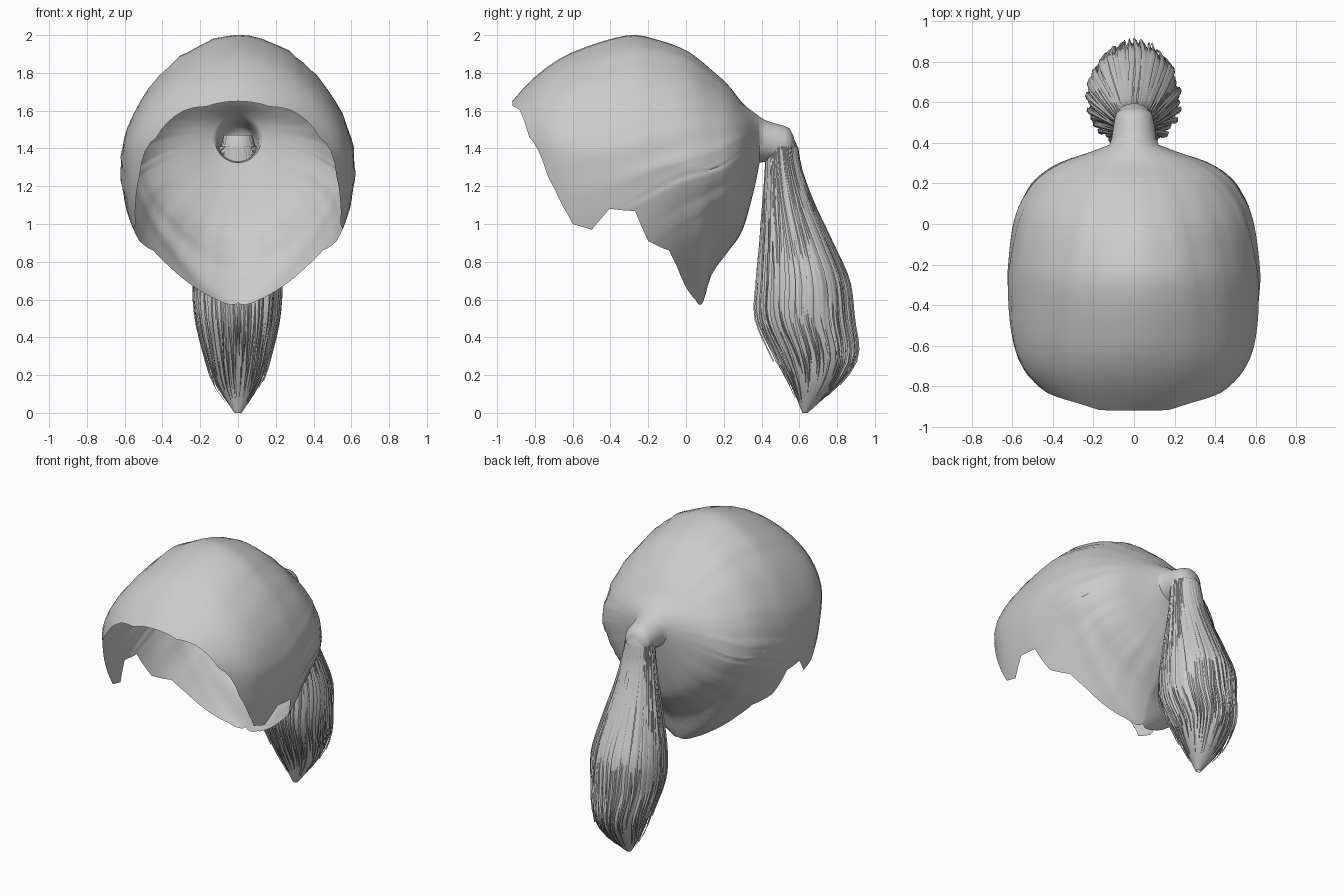
import bpy, bmesh, math, random

if "Cube" in bpy.data.objects:
    bpy.data.objects.remove(bpy.data.objects["Cube"])
random.seed(4)


def spline(keys, t):
    """Smooth interpolation of rows (t, v1, v2, ...) with increasing t."""
    t = min(max(t, keys[0][0]), keys[-1][0])
    i = 0
    while i < len(keys) - 2 and t > keys[i + 1][0]:
        i += 1
    a, b = keys[i], keys[i + 1]
    p, q = keys[max(i - 1, 0)], keys[min(i + 2, len(keys) - 1)]
    h = b[0] - a[0]
    s = (t - a[0]) / h
    out = []
    for k in range(1, len(a)):
        ma = (b[k] - p[k]) / (b[0] - p[0]) * h
        mb = (q[k] - a[k]) / (q[0] - a[0]) * h
        out.append((2*s**3 - 3*s**2 + 1) * a[k] + (s**3 - 2*s**2 + s) * ma
                   + (3*s**2 - 2*s**3) * b[k] + (s**3 - s**2) * mb)
    return out


def add_grids(name, grids, angle=50):
    """One smooth-shaded object out of several grids of points."""
    bm = bmesh.new()
    for rows in grids:
        vs = [[bm.verts.new(p) for p in row] for row in rows]
        for r0, r1 in zip(vs, vs[1:]):
            for i in range(len(r0) - 1):
                bm.faces.new((r0[i], r0[i + 1], r1[i + 1], r1[i]))
        flat = [v for r in vs for v in r]
        bmesh.ops.remove_doubles(bm, verts=flat, dist=0.0004)
    bmesh.ops.recalc_face_normals(bm, faces=bm.faces)
    me = bpy.data.meshes.new(name)
    bm.to_mesh(me)
    bm.free()
    ob = bpy.data.objects.new(name, me)
    bpy.context.collection.objects.link(ob)
    bpy.ops.object.select_all(action='DESELECT')
    ob.select_set(True)
    bpy.context.view_layer.objects.active = ob
    bpy.ops.object.shade_smooth_by_angle(angle=math.radians(angle))
    return ob


# Head sections: y, top, bottom, half width, height of widest point, lower roundness
HEAD = [(-.92, 1.65, 1.2, .30, 1.50, 1.7), (-.87, 1.71, .9, .38, 1.46, 1.7),
        (-.75, 1.82, .5, .52, 1.40, 1.7), (-.6, 1.91, .22, .59, 1.35, 1.7),
        (-.3, 2.0, .3, .62, 1.30, 1.7), (-.15, 1.975, .4, .61, 1.30, 1.6),
        (0, 1.92, .5, .59, 1.30, 1.38),
        (.09, 1.855, .585, .565, 1.30, 1.35), (.13, 1.82, .72, .545, 1.30, 1.4),
        (.22, 1.74, .85, .485, 1.33, 1.55), (.3, 1.64, .97, .37, 1.38, 1.7),
        (.36, 1.59, 1.18, .20, 1.42, 1.9), (.39, 1.568, 1.325, .122, 1.445, 2)]
Q = 1.1     # upper sections slightly pointed


def head_point(y, a, grow=1.0):
    top, bot, w, zc, p = spline(HEAD, y)
    q = Q if y < .2 else 1 + (Q - 1) * (.39 - y) / .19
    r = math.radians(min(a, 180))
    c, s = math.cos(r), max(math.sin(r), 0)
    if a <= 90:
        x, z = w * s ** q, (top - zc) * max(c, 0) ** q
    else:
        x, z = w * s ** (2 / p), -(zc - bot) * (-c) ** (2 / p)
    return (x * grow, y, zc + z * grow)


def head_angle(y, z):
    top, bot, w, zc, p = spline(HEAD, y)
    if z >= zc:
        return math.degrees(math.acos(min((z - zc) / (top - zc), 1) ** (1 / Q)))
    return 90 + math.degrees(math.asin(min((zc - z) / (zc - bot), 1) ** (p / 2)))


# Gathered neck of the ponytail: y, centre z, radius
NECK = [(.42, 1.44, .110), (.47, 1.43, .103), (.52, 1.425, .095),
        (.55, 1.42, .085), (.57, 1.415, .05), (.575, 1.41, .004)]

# Hairline (y, z) from forehead, past the ear, to the nape
RIM = [(-.92, 1.65), (-.915, 1.63), (-.88, 1.60), (-.83, 1.46), (-.73, 1.25),
       (-.645, 1.08), (-.4, 1.08), (-.27, 1.07), (-.2, .91), (-.09, .86),
       (-.05, .78), (0, .665), (.05, .60), (.09, .58)]
rim = [(y, head_angle(y, z)) for y, z in RIM]
rim[0], rim[1], rim[-1] = (-.92, 0), (-.917, 36), (.09, 180)
SUB, STEPS = 4, 30
N = (len(rim) - 1) * SUB
cap = []
for j in range(-N, N + 1):
    k = abs(j)
    i = min(k // SUB, len(rim) - 2)
    f = k / SUB - i
    yr = rim[i][0] + (rim[i + 1][0] - rim[i][0]) * f
    ar = rim[i][1] + (rim[i + 1][1] - rim[i][1]) * f
    a0 = 180 * k / N
    lump = 0 if k == N or k == 0 else random.uniform(-.008, .012)
    r = math.radians(a0)
    row = [(rad * math.sin(r), y, z + rad * math.cos(r)) for y, z, rad in NECK[::-1]]
    for s in range(STEPS + 1):
        u = s / STEPS
        row.append(head_point(.39 + (yr - .39) * u ** 1.5, a0 + (ar - a0) * u,
                              1 + lump * math.sin(math.pi * u)))
    cap.append([(x if j >= 0 else -x, y, z) for x, y, z in row])

# Sideburn flaps in front of the ears
grids = [cap]
for side in (-1, 1):
    flap = []
    for s in range(5):
        f = s / 4
        row = []
        for i in range(7):
            g = i / 6
            y = (-.645 + .045 * f) * (1 - g) + (-.4 - .1 * f) * g
            x, y, z = head_point(y, head_angle(y, 1.085 - f * (.085 + .03 * g)))
            row.append((side * x, y, z))
        flap.append(row)
    grids.append(flap)
add_grids("hair_cap", grids)

# Ponytail sections: drop below the tie, centre y, depth, half width
TAIL = [(0, .50, .05, .07), (.08, .505, .085, .095), (.2, .515, .095, .11),
        (.4, .545, .135, .145), (.6, .585, .185, .19), (.8, .62, .235, .225),
        (1.0, .63, .25, .215), (1.2, .685, .215, .17), (1.35, .68, .13, .12),
        (1.5, .63, .015, .02)]


def tail_point(d, ang, grow=1.0):
    cy, ry, rx = spline(TAIL, d)
    return (rx * grow * math.cos(ang), cy + ry * grow * math.sin(ang), 1.5 - d)


# Core with soft grooves
core = []
for s in range(31):
    d = .03 + 1.47 * s / 30
    core.append([tail_point(d, i * math.tau / 64, .96 if i % 2 else .92)
                 for i in range(65)])
add_grids("ponytail_core", [core], 50)

# Loose tapered strands laid over the core, with uneven tips
strands = []
for n in range(76):
    ang = n / 76 * math.tau + random.uniform(-.05, .05)
    end = random.uniform(1.2, 1.45)
    grow = random.uniform(.97, 1.06)
    flare = random.uniform(0, .25)
    phase, sway = random.uniform(0, 6), random.uniform(.01, .07)
    rows = []
    for s in range(21):
        u = s / 20
        d = .09 + (end - .09) * u
        half = .07 * min(1, (1 - u) * 3)
        c = ang + sway * math.sin(5 * u + phase)
        g = 1 + (grow - 1) * min(1, 3 * u) + flare * max(0, u - .75) * 4 * max(0, u - .75)
        rows.append([tail_point(d, c - half, g * .98), tail_point(d, c, g * 1.01),
                     tail_point(d, c + half, g * .98)])
    strands.append(rows)
add_grids("ponytail_strands", strands, 50)
